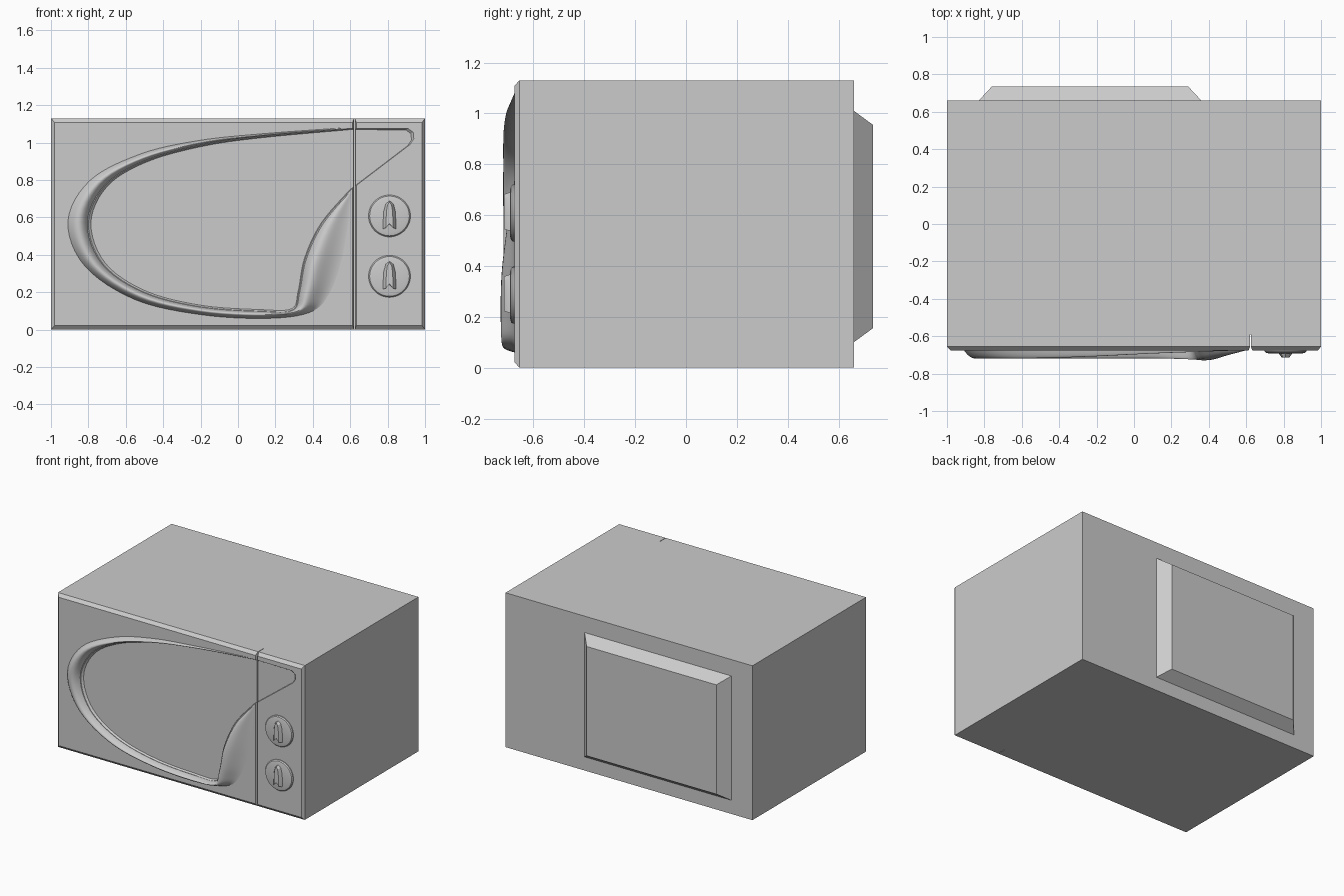
import bpy, bmesh, math
from mathutils import Vector

cube = bpy.data.objects.get("Cube")
if cube:
    bpy.data.objects.remove(cube, do_unlink=True)

grey = bpy.data.materials.new("light_grey")
grey.use_nodes = True
colour = (0.6, 0.6, 0.6, 1)
grey.diffuse_color = colour
grey.node_tree.nodes["Principled BSDF"].inputs["Base Color"].default_value = colour

FRONT = -0.675
FLOOR = -0.663


def loft(name, rings, closed=True, smooth=None):
    """Skin a list of equal point rings; closed rings also get end caps."""
    bm = bmesh.new()
    rows = [[bm.verts.new(p) for p in ring] for ring in rings]
    n = len(rows[0])
    for a, b in zip(rows, rows[1:]):
        for i in range(n if closed else n - 1):
            j = (i + 1) % n
            bm.faces.new((a[i], a[j], b[j], b[i]))
    if closed:
        bm.faces.new(rows[0])
        bm.faces.new(rows[-1])
        bmesh.ops.recalc_face_normals(bm, faces=bm.faces)
    mesh = bpy.data.meshes.new(name)
    bm.to_mesh(mesh)
    bm.free()
    mesh.materials.append(grey)
    obj = bpy.data.objects.new(name, mesh)
    bpy.context.collection.objects.link(obj)
    if smooth:
        select(obj)
        bpy.ops.object.shade_smooth_by_angle(angle=math.radians(smooth))
    return obj


def select(obj):
    bpy.ops.object.select_all(action='DESELECT')
    obj.select_set(True)
    bpy.context.view_layer.objects.active = obj


def rect(y, x0, x1, z0, z1):
    return [(x0, y, z0), (x1, y, z0), (x1, y, z1), (x0, y, z1)]


def carve(obj, cutter):
    cutter.hide_render = True
    mod = obj.modifiers.new("cut", 'BOOLEAN')
    mod.operation = 'DIFFERENCE'
    mod.solver = 'EXACT'
    mod.object = cutter
    select(obj)
    bpy.ops.object.modifier_apply(modifier=mod.name)
    bpy.data.objects.remove(cutter, do_unlink=True)


def spline(rows, steps):
    """Smooth rows of values with a Catmull-Rom curve."""
    vs = [Vector(r) for r in rows]
    out = []
    for i in range(len(vs) - 1):
        a, b, c, d = vs[max(i - 1, 0)], vs[i], vs[i + 1], vs[min(i + 2, len(vs) - 1)]
        for s in range(steps):
            t = s / steps
            out.append(b + (c - a) * (t / 2) + (a * 2 - b * 5 + c * 4 - d) * (t * t / 2)
                       + (b * 3 - a - c * 3 + d) * (t ** 3 / 2))
    out.append(vs[-1])
    return out


# Case with a chamfered front edge
body = loft("case", [
    rect(0.66, -1, 1, 0, 1.13),
    rect(-0.655, -1, 1, 0, 1.13),
    rect(FRONT, -0.98, 0.985, 0.022, 1.108)])

# Tapered housing on the back
loft("rear_housing", [
    rect(0.66, -0.83, 0.36, 0.1, 1.01),
    rect(0.735, -0.76, 0.29, 0.155, 0.955)])

# Swept door rim: outer and inner edge as x, z pairs, and height
edges = [
    ((0.61, 1.083), (0.61, 1.077), 0.0),
    ((0.12, 1.047), (0.12, 1.032), 0.018),
    ((-0.22, 1.01), (-0.2, 0.985), 0.034),
    ((-0.52, 0.94), (-0.5, 0.9), 0.044),
    ((-0.79, 0.8), (-0.71, 0.77), 0.045),
    ((-0.91, 0.58), (-0.8, 0.57), 0.045),
    ((-0.82, 0.34), (-0.72, 0.35), 0.045),
    ((-0.55, 0.16), (-0.5, 0.2), 0.045),
    ((-0.2, 0.08), (-0.2, 0.123), 0.045),
    ((0.15, 0.06), (0.12, 0.1), 0.045),
    ((0.38, 0.09), (0.29, 0.105), 0.052),
    ((0.49, 0.18), (0.325, 0.2), 0.057),
    ((0.56, 0.35), (0.36, 0.38), 0.053),
    ((0.6, 0.55), (0.45, 0.57), 0.03),
    ((0.61, 0.745), (0.605, 0.75), 0.0)]
outer = spline([e[0] for e in edges], 6)
inner = spline([e[1] for e in edges], 6)
height = spline([(e[2], 0) for e in edges], 6)
SPAN = 12
rim = []
for i, (o, n, h) in enumerate(zip(outer, inner, height)):
    # the crest leans towards the window along the wide grip
    lean = 1.1 + 1.2 * min(1, max(0, (i - 54) / 12))
    ring = []
    for k in range(SPAN + 1):
        s = k / SPAN
        p = o.lerp(n, s)
        base = FRONT + 0.001 + (FLOOR - FRONT) * s ** 6
        ring.append((p.x, base - max(h.x, 0) * math.sin(math.pi * s ** lean) ** 0.8, p.y))
    rim.append(ring)
loft("door_rim_and_grip", rim, closed=False, smooth=50)

# Shallow window recess that runs on to a tip in the control panel
tip = [Vector(p) for p in ((0.92, 0.99), (0.94, 1.02), (0.937, 1.055), (0.91, 1.075))]
outline = inner + tip
middle = Vector((0.1, 0.6))
shrunk = [middle + (p - middle) * 0.985 for p in outline]
lip = [middle + (p - middle) * 1.015 for p in outline]
carve(body, loft("recess_cutter", [
    [(p.x, 2 * FRONT - FLOOR, p.y) for p in lip],
    [(p.x, FLOOR, p.y) for p in shrunk]]))

# Groove between the door and the control panel
groove = [(0.606, -0.69), (0.638, -0.69), (0.625, -0.655),
          (0.625, -0.59), (0.621, -0.59), (0.621, -0.655)]
carve(body, loft("groove_cutter", [
    [(x, y, z) for x, y in groove] for z in (-0.1, 1.3)]))

# Two dials, each with a notched arched pointer
pointer = [(-0.037, -0.07), (0, -0.045), (0.037, -0.07), (0.034, 0.02),
           (0.022, 0.065), (0, 0.082), (-0.022, 0.065), (-0.034, 0.02)]
for label, z in (("upper", 0.608), ("lower", 0.285)):
    x = 0.81
    loft(label + "_dial", [
        [(x + r * math.cos(a * math.pi / 24), y, z + r * math.sin(a * math.pi / 24))
         for a in range(48)]
        for r, y in ((0.112, FRONT + 0.005), (0.112, -0.681), (0.106, -0.688), (0.09, -0.692))],
        smooth=25)
    loft(label + "_dial_pointer", [
        [(x + px * w, y, z + pz * v) for px, pz in pointer]
        for w, v, y in ((1, 1, -0.688), (0.85, 0.97, -0.7), (0.5, 0.9, -0.715))], smooth=25)
